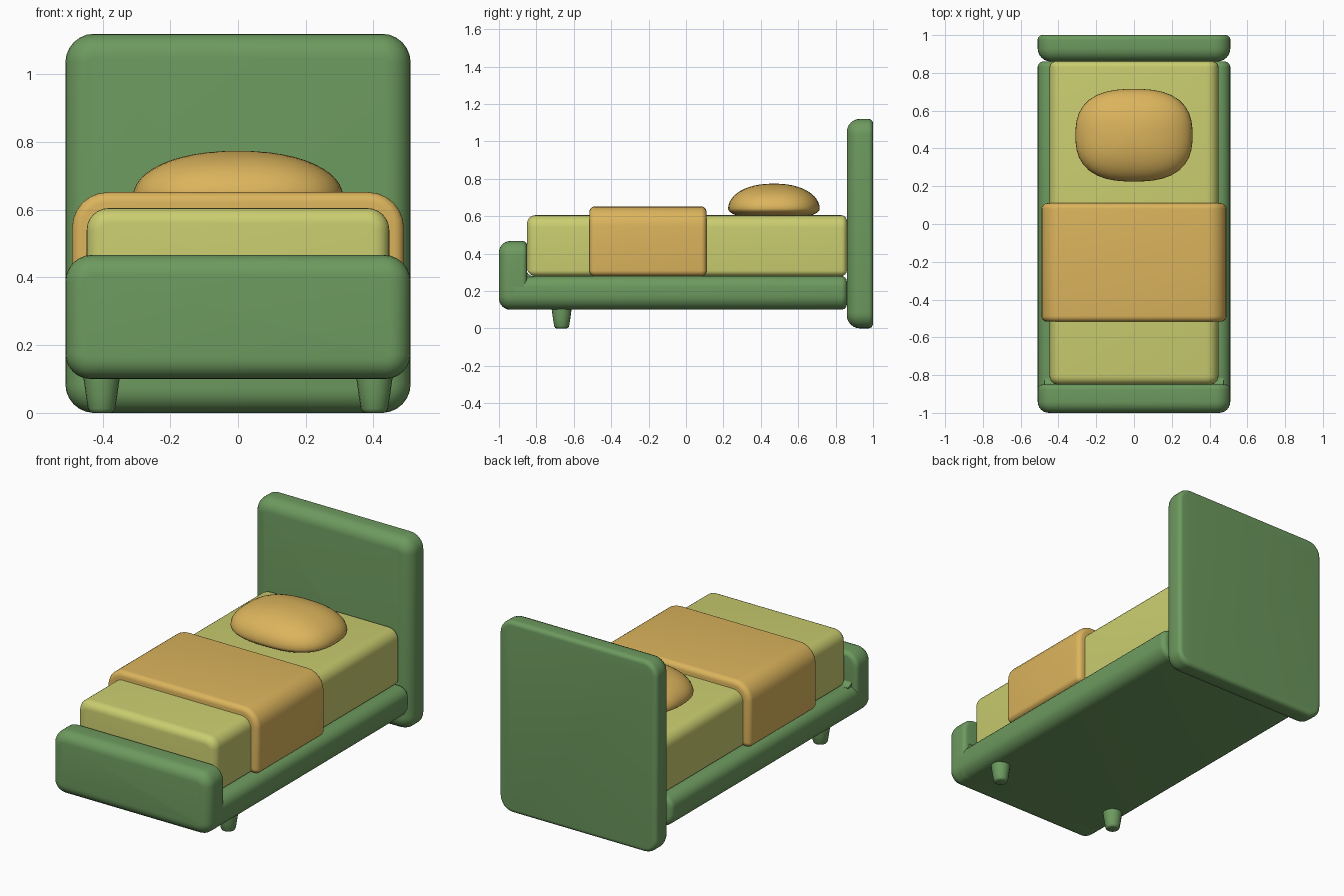
import bpy, bmesh, math

if "Cube" in bpy.data.objects:
    bpy.data.objects.remove(bpy.data.objects["Cube"])


def material(name, rgb):
    m = bpy.data.materials.new(name)
    m.diffuse_color = (*rgb, 1)
    m.use_nodes = True
    m.node_tree.nodes["Principled BSDF"].inputs["Base Color"].default_value = m.diffuse_color
    return m


GREEN = material("frame green", (0.153, 0.323, 0.114))
LIME = material("mattress yellow green", (0.59, 0.61, 0.16))
ORANGE = material("bedding orange", (0.71, 0.456, 0.108))


def finish(name, bm, mat, angle=35):
    bmesh.ops.recalc_face_normals(bm, faces=bm.faces)
    me = bpy.data.meshes.new(name)
    bm.to_mesh(me)
    bm.free()
    me.materials.append(mat)
    me.shade_smooth()
    me.set_sharp_from_angle(angle=math.radians(angle))
    ob = bpy.data.objects.new(name, me)
    bpy.context.collection.objects.link(ob)
    return ob


def bridge(bm, rings):
    loops = [[bm.verts.new(p) for p in ring] for ring in rings]
    n = len(loops[0])
    for a, b in zip(loops, loops[1:]):
        for i in range(n):
            j = (i + 1) % n
            bm.faces.new((a[i], a[j], b[j], b[i]))
    bm.faces.new(loops[0])
    bm.faces.new(loops[-1])


def rounded_block(name, mat, hx, y, z, top, bottom, front, back, seg=6):
    """Rounded x-z section lofted along y, with rounded front and back rims."""
    steps = [math.pi / 2 * k / seg for k in range(seg + 1)]
    sections = [(y[0] + front * (1 - math.cos(t)), front * (1 - math.sin(t))) for t in steps]
    sections += [(y[1] - back * (1 - math.sin(t)), back * (1 - math.cos(t))) for t in steps]
    rings = []
    for yy, inset in sections:
        w, z0, z1 = hx - inset, z[0] + inset, z[1] - inset
        ring = []
        for q, (sx, sz, r) in enumerate([(1, 1, top), (-1, 1, top), (-1, -1, bottom), (1, -1, bottom)]):
            r = max(r - inset, 0.004)
            cx, cz = sx * (w - r), (z1 - r if sz > 0 else z0 + r)
            for t in steps:
                a = t + q * math.pi / 2
                ring.append((cx + r * math.cos(a), yy, cz + r * math.sin(a)))
        rings.append(ring)
    bm = bmesh.new()
    bridge(bm, rings)
    return finish(name, bm, mat)


# Frame
rounded_block("headboard", GREEN, 0.51, (0.86, 1.0), (0, 1.12), 0.085, 0.085, 0.07, 0.025)
rounded_block("base", GREEN, 0.51, (-0.94, 0.86), (0.10, 0.28), 0.06, 0.075, 0.02, 0.03)
rounded_block("footboard", GREEN, 0.51, (-1.0, -0.85), (0.10, 0.467), 0.08, 0.075, 0.06, 0.025)

# Cove where the footboard meets the rails
bm = bmesh.new()
arc = [(-0.815 - 0.04 * math.sin(t), 0.32 - 0.04 * math.cos(t))
       for t in (math.pi / 2 * k / 6 for k in range(7))]
section = arc + [(-0.87, 0.32), (-0.87, 0.27), (-0.815, 0.27)]
bridge(bm, [[(x, yy, zz) for yy, zz in section] for x in (-0.475, 0.475)])
finish("footboard_cove", bm, GREEN)

# Bedding
rounded_block("mattress", LIME, 0.447, (-0.85, 0.86), (0.28, 0.605), 0.065, 0.03, 0.045, 0.03)
rounded_block("blanket", ORANGE, 0.49, (-0.517, 0.11), (0.28, 0.652), 0.105, 0.03, 0.03, 0.03)

# Pillow: a squared-off dome with a shallow underside
bm = bmesh.new()
bmesh.ops.create_uvsphere(bm, u_segments=40, v_segments=24, radius=1)
for v in bm.verts:
    x, y, z = v.co
    flat = math.hypot(x, y)
    if flat > 1e-6:
        p = 2.6
        k = flat / (abs(x) ** p + abs(y) ** p) ** (1 / p)
        s = flat ** 0.9
        x, y = x / flat * k * s, y / flat * k * s
    v.co = (0.31 * x, 0.47 + 0.245 * y, 0.64 + (0.134 if z > 0 else 0.06) * z)
finish("pillow", bm, ORANGE, 60)

# Front legs: tapered with a softened foot
for side, x in (("left", -0.403), ("right", 0.403)):
    profile = [(0.028, 0), (0.035, 0.003), (0.040, 0.012), (0.046, 0.05), (0.053, 0.10), (0.053, 0.13)]
    rings = [[(x + r * math.cos(math.tau * i / 20), -0.665 + r * math.sin(math.tau * i / 20), z)
              for i in range(20)] for r, z in profile]
    bm = bmesh.new()
    bridge(bm, rings)
    finish("front_leg_" + side, bm, GREEN, 50)
